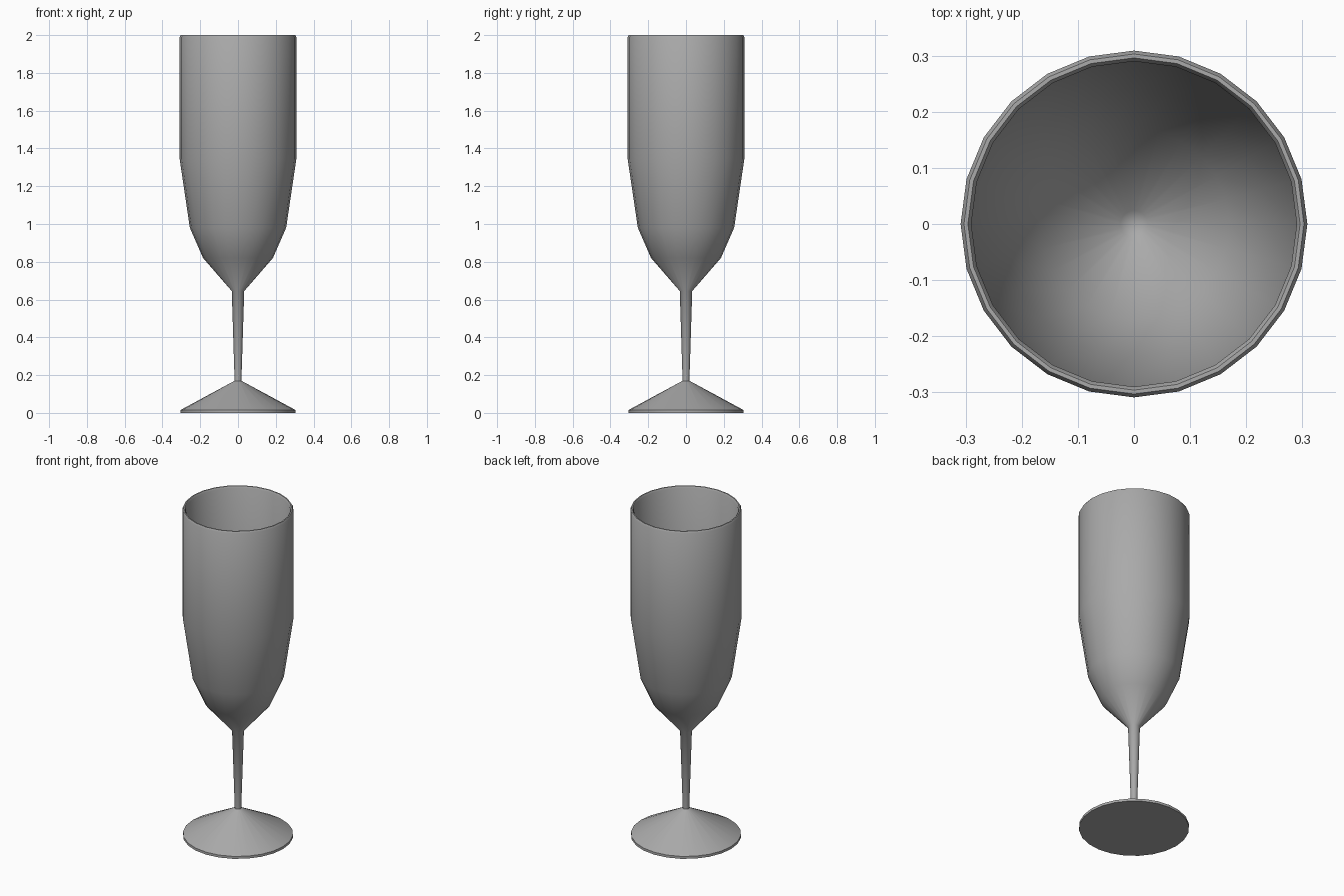
import bpy, bmesh
from math import radians

cube = bpy.data.objects.get("Cube")
if cube:
    bpy.data.objects.remove(cube, do_unlink=True)

SIDES = 24

grey = bpy.data.materials.new("grey glass")
grey.use_nodes = True
colour = (0.4, 0.4, 0.4, 1)
grey.diffuse_color = colour
grey.node_tree.nodes["Principled BSDF"].inputs["Base Color"].default_value = colour


def lathe(name, profile, sharp_angle):
    """Spin a list of (radius, height) points round the z axis."""
    bm = bmesh.new()
    verts = [bm.verts.new((r, 0, z)) for r, z in profile]
    edges = [bm.edges.new(pair) for pair in zip(verts, verts[1:])]
    bmesh.ops.spin(bm, geom=verts + edges, cent=(0, 0, 0), axis=(0, 0, 1),
                   angle=radians(360), steps=SIDES, use_merge=True)
    bmesh.ops.remove_doubles(bm, verts=bm.verts, dist=0.0002)
    bmesh.ops.recalc_face_normals(bm, faces=bm.faces)
    mesh = bpy.data.meshes.new(name)
    bm.to_mesh(mesh)
    bm.free()
    mesh.materials.append(grey)
    obj = bpy.data.objects.new(name, mesh)
    bpy.context.collection.objects.link(obj)
    bpy.ops.object.select_all(action='DESELECT')
    obj.select_set(True)
    bpy.context.view_layer.objects.active = obj
    bpy.ops.object.shade_smooth_by_angle(angle=radians(sharp_angle))
    return obj


# Whole glass as one turned surface: foot, stem, bowl, rim and hollow inside
foot = [(0, 0), (0.305, 0), (0.305, 0.015), (0.018, 0.17)]
stem = [(0.033, 0.645)]
bowl = [(0.185, 0.82), (0.255, 0.98), (0.309, 1.345), (0.309, 1.99)]
rim = [(0.303, 2.0), (0.296, 2.0), (0.29, 1.99)]
inside = [(0.29, 1.345), (0.237, 0.985), (0.17, 0.832), (0.024, 0.665), (0, 0.66)]
lathe("champagne_flute", foot + stem + bowl + rim + inside, 50)
